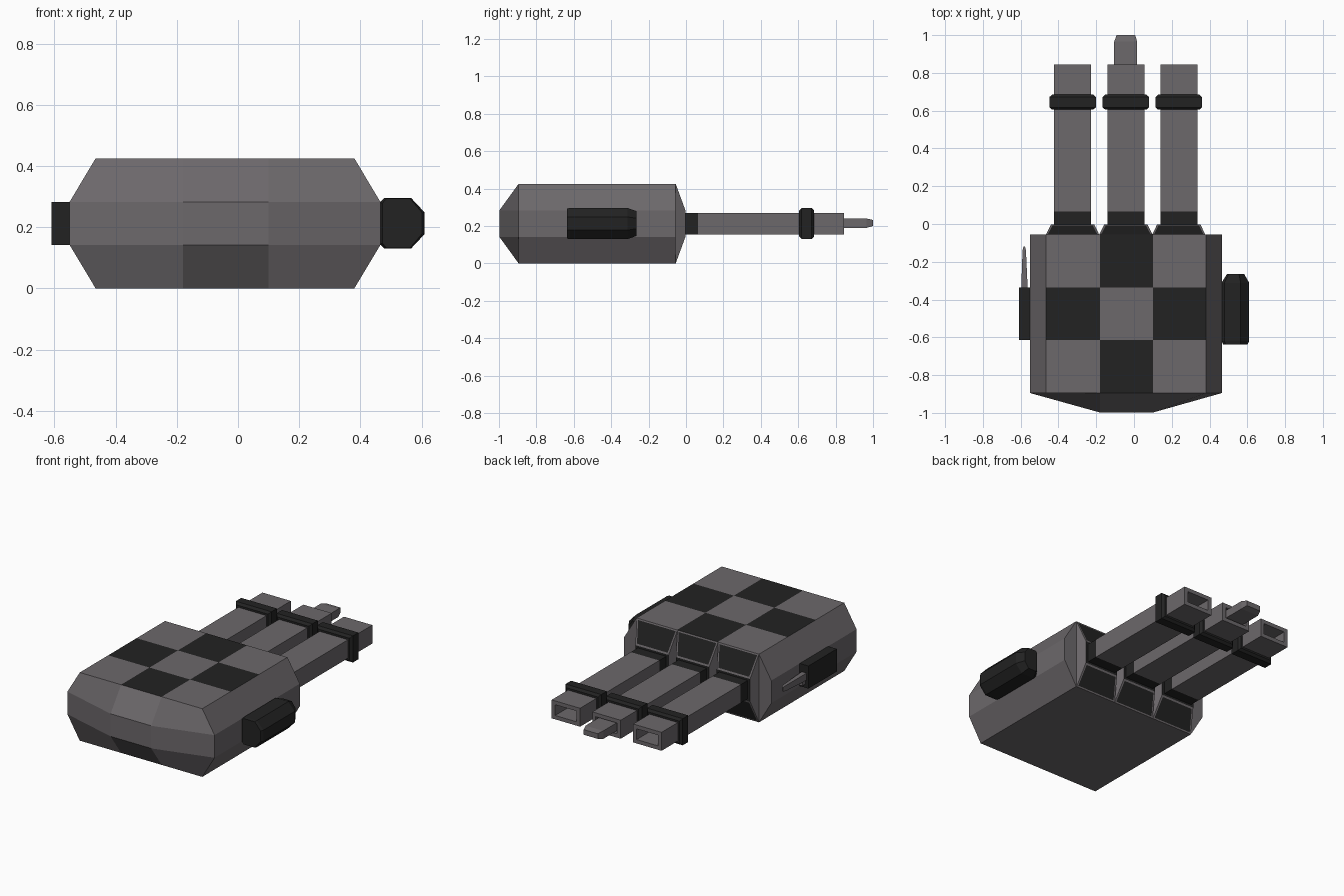
import bpy, bmesh
from mathutils import Vector

if "Cube" in bpy.data.objects:
    bpy.data.objects.remove(bpy.data.objects["Cube"])


def material(name, rgb):
    m = bpy.data.materials.new(name)
    m.diffuse_color = (*rgb, 1)
    m.use_nodes = True
    m.node_tree.nodes["Principled BSDF"].inputs["Base Color"].default_value = m.diffuse_color
    return m


GREY = material("warm grey", (0.150, 0.138, 0.146))
DARK = material("near black", (0.016, 0.016, 0.016))


def finish(name, bm, mats):
    bmesh.ops.remove_doubles(bm, verts=bm.verts, dist=1e-5)
    bmesh.ops.recalc_face_normals(bm, faces=bm.faces)
    me = bpy.data.meshes.new(name)
    bm.to_mesh(me)
    bm.free()
    for m in mats:
        me.materials.append(m)
    ob = bpy.data.objects.new(name, me)
    bpy.context.collection.objects.link(ob)
    return ob


def rect(x0, x1, z0, z1, y):
    return [(x0, y, z0), (x1, y, z0), (x1, y, z1), (x0, y, z1)]


def loft(rings, bm=None):
    """Closed solid through matching loops of points."""
    bm = bm or bmesh.new()
    vs = [[bm.verts.new(p) for p in r] for r in rings]
    n = len(rings[0])
    for a, b in zip(vs, vs[1:]):
        for i in range(n):
            j = (i + 1) % n
            bm.faces.new((a[i], a[j], b[j], b[i]))
    bm.faces.new(vs[0][::-1])
    bm.faces.new(vs[-1])
    return bm


# Palm body: 3 x 3 x 3 block, edges chamfered, front centre pushed out
XI = [-0.465, -0.18, 0.10, 0.38]
XO = [-0.55, -0.18, 0.10, 0.465]
Z = [0, 0.142, 0.283, 0.425]
Y = [-0.895, -0.615, -0.335, -0.055]


def body_point(i, j, k):
    inner = i in (1, 2) and k in (1, 2)
    y = -0.998 if j == 0 and inner else Y[j]
    return ((XO if k in (1, 2) else XI)[i], y, Z[k])


bm = bmesh.new()
for a in range(3):
    for b in range(3):
        for s in (0, 3):
            corners = [(a, b), (a + 1, b), (a + 1, b + 1), (a, b + 1)]
            for kind in range(3):
                idx = [((s, p, q), (p, s, q), (p, q, s))[kind] for p, q in corners]
                f = bm.faces.new([bm.verts.new(body_point(*t)) for t in idx])
                # Checker pattern on the top only
                f.material_index = int(kind == 2 and s == 3 and (a + b) % 2 == 1)
finish("hand_body", bm, [GREY, DARK])

# Fingers with knuckle sockets, cuffs and hollow tips
for label, c in (("left", -0.325), ("middle", -0.043), ("right", 0.237)):
    # socket: tapered block with dark sloping panels
    bm = loft([rect(c - 0.14, c + 0.14, 0, 0.425, -0.055),
               rect(c - 0.115, c + 0.115, 0.142, 0.283, -0.003)])
    bmesh.ops.recalc_face_normals(bm, faces=bm.faces)
    slopes = [f for f in bm.faces if abs(f.normal.z) > 0.2]
    bmesh.ops.inset_individual(bm, faces=slopes, thickness=0.014)
    for f in slopes:
        f.material_index = 1
    for f in bm.faces:
        if f.normal.y > 0.95 and f.calc_center_median().y > -0.01:
            f.material_index = 1
    finish(label + "_finger_socket", bm, [GREY, DARK])

    # finger tube, dark at the root, recessed at the tip
    w, z0, z1, t = 0.098, 0.155, 0.27, 0.024
    bm = loft([rect(c - w, c + w, z0, z1, y) for y in (-0.005, 0.065, 0.845)]
              + [rect(c - w + t, c + w - t, z0 + t, z1 - t, y) for y in (0.845, 0.72)])
    for f in bm.faces:
        f.material_index = int(f.calc_center_median().y < 0.05)
    finish(label + "_finger", bm, [GREY, DARK])

    # cuff with chamfered rims
    bm = loft([rect(c - 0.123 + d, c + 0.123 - d, 0.13 + d, 0.296 - d, y)
               for y, d in ((0.605, 0.014), (0.618, 0), (0.672, 0), (0.685, 0.014))])
    finish(label + "_finger_cuff", bm, [DARK])

# Tool tip extending from the middle finger
finish("tool_tip", loft([rect(-0.105, 0.017, 0.19, 0.24, 0.72),
                         rect(-0.105, 0.017, 0.19, 0.24, 0.965),
                         rect(-0.092, 0.006, 0.2, 0.232, 1.0)]), [GREY])

# Thumb pod on the right side
POD = [(0.463, 0.145), (0.478, 0.13), (0.565, 0.13), (0.61, 0.178),
       (0.61, 0.248), (0.565, 0.296), (0.478, 0.296), (0.463, 0.281)]


def pod_ring(y, sx, sz):
    return [(0.54 + (x - 0.54) * sx, y, 0.213 + (z - 0.213) * sz) for x, z in POD]


finish("thumb_pod", loft([pod_ring(-0.637, 0.88, 0.97), pod_ring(-0.62, 1, 1),
                          pod_ring(-0.312, 1, 1), pod_ring(-0.265, 0.62, 0.8)]), [DARK])

# Side plate on the left with a small lever
finish("side_plate", loft([rect(-0.61, -0.548, 0.142, 0.283, y)
                           for y in (-0.615, -0.335)]), [DARK])
finish("lever", loft([rect(-0.597, -0.563, 0.19, 0.235, -0.34),
                      rect(-0.59, -0.572, 0.196, 0.23, -0.14),
                      rect(-0.585, -0.577, 0.2, 0.225, -0.12)]), [GREY])
finish("lever_stub", loft([rect(-0.59, -0.57, 0.165, 0.195, y)
                           for y in (-0.335, -0.305)]), [GREY])
